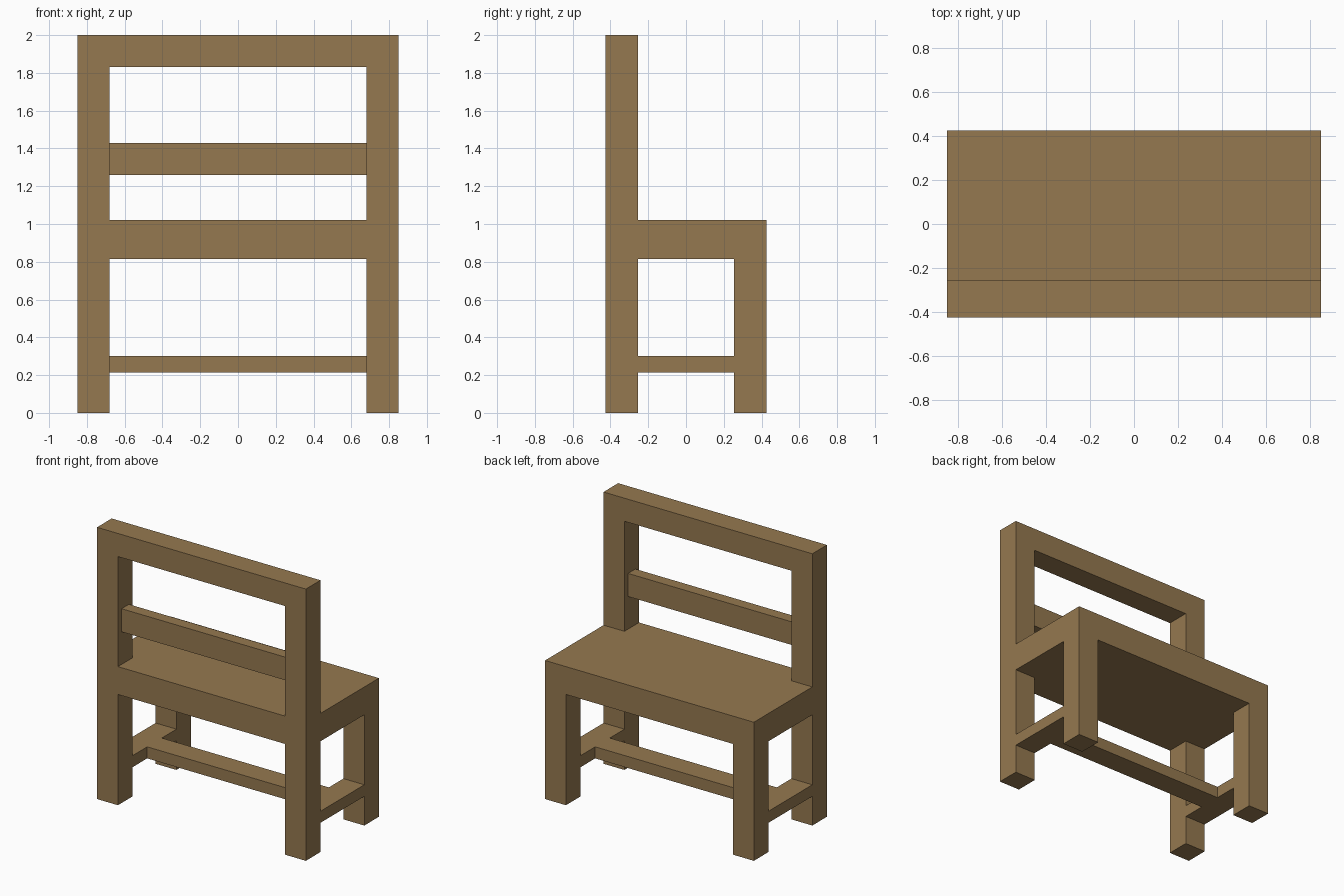
import bpy
import bmesh
from mathutils import Vector

if "Cube" in bpy.data.objects:
    bpy.data.objects.remove(bpy.data.objects["Cube"])

wood = bpy.data.materials.new("wood")
wood.diffuse_color = (0.30, 0.19, 0.08, 1.0)
wood.use_nodes = True
wood.node_tree.nodes["Principled BSDF"].inputs["Base Color"].default_value = wood.diffuse_color

W, D = 0.85, 0.425      # half width and half depth of the bench
T = 0.17                # post thickness
SEAT_LOW, SEAT_TOP, TOP = 0.815, 1.02, 2.0


def box(name, x, y, z):
    """Box spanning the (min, max) ranges given on each axis."""
    lo, hi = map(Vector, zip(x, y, z))
    bm = bmesh.new()
    bmesh.ops.create_cube(bm, size=1.0)
    for v in bm.verts:
        v.co = v.co * (hi - lo)
    mesh = bpy.data.meshes.new(name)
    bm.to_mesh(mesh)
    bm.free()
    mesh.materials.append(wood)
    obj = bpy.data.objects.new(name, mesh)
    obj.location = (lo + hi) / 2
    bpy.context.collection.objects.link(obj)
    return obj


inner_x, inner_y = W - T, D - T

# Seat slab
box("seat", (-W, W), (-D, D), (SEAT_LOW, SEAT_TOP))

# Legs, backrest posts and side stretchers on both sides
for side, s in (("left", -1), ("right", 1)):
    x = sorted((s * inner_x, s * W))
    box(f"{side}_backrest_leg", x, (-D, -inner_y), (0, SEAT_LOW))
    box(f"{side}_open_side_leg", x, (inner_y, D), (0, SEAT_LOW))
    box(f"{side}_backrest_post", x, (-D, -inner_y), (SEAT_TOP, TOP - T))
    box(f"{side}_stretcher", x, (-inner_y, inner_y), (0.215, 0.30))

# Long stretcher joining the side stretchers
box("centre_stretcher", (-inner_x, inner_x), (-T / 2, T / 2), (0.215, 0.30))

# Backrest top rail and thinner middle slat
box("backrest_top_rail", (-W, W), (-D, -inner_y), (TOP - T, TOP))
box("backrest_slat", (-inner_x, inner_x), (-0.3825, -0.2975), (1.26, 1.43))
